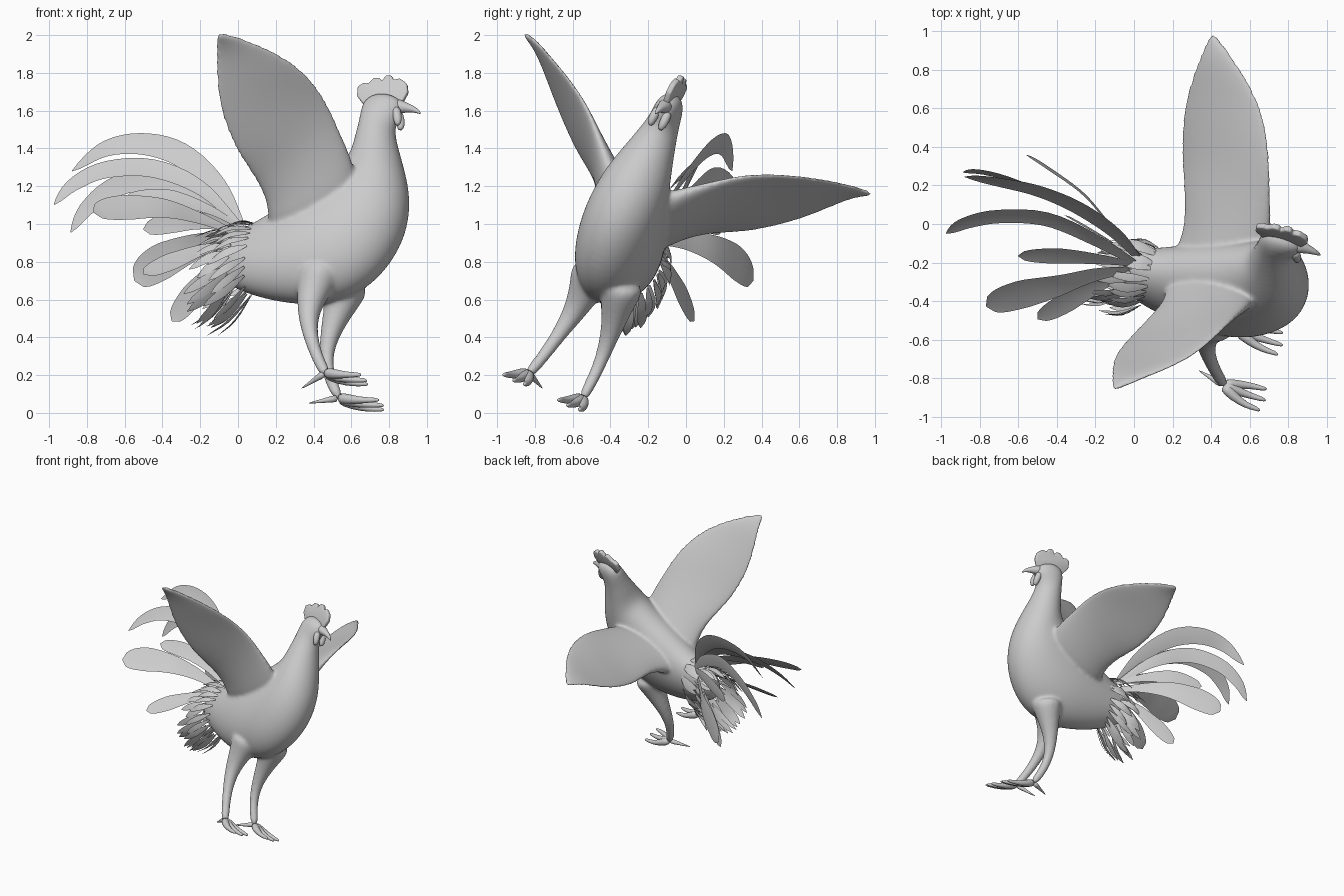
import bpy, bmesh, math, random
from mathutils import Vector, Matrix

cube = bpy.data.objects.get("Cube")
if cube:
    bpy.data.objects.remove(cube, do_unlink=True)
random.seed(4)

grey = bpy.data.materials.new("plain grey")
grey.use_nodes = True
COLOUR = (0.6, 0.6, 0.6, 1)
grey.diffuse_color = COLOUR
grey.node_tree.nodes["Principled BSDF"].inputs["Base Color"].default_value = COLOUR

# The bird is built upright (x forward, y left, z up), then banked as a whole
LEFT = Vector((0.245, 0.882, -0.407)).normalized()
FWD = (Vector((1, 0, 0)) - LEFT * LEFT.x).normalized()
POSE = Matrix((FWD, LEFT, FWD.cross(LEFT))).transposed().to_4x4()
POSE.translation = LEFT * -0.55


def finish(name, bm, *mods):
    """Turn a bmesh into a smooth, posed object with the given modifiers."""
    bmesh.ops.recalc_face_normals(bm, faces=bm.faces)
    for face in bm.faces:
        face.smooth = True
    mesh = bpy.data.meshes.new(name)
    bm.to_mesh(mesh)
    bm.free()
    mesh.materials.append(grey)
    ob = bpy.data.objects.new(name, mesh)
    bpy.context.collection.objects.link(ob)
    ob.matrix_world = POSE
    for kind, settings in mods:
        mod = ob.modifiers.new(kind.title(), kind)
        for key, value in settings.items():
            setattr(mod, key, value)
    return ob


def loft(bm, sections, n=16):
    """Skin elliptical sections, each (centre, half axis, other half axis)."""
    turn = [math.tau * i / n for i in range(n)]
    rings = [[bm.verts.new(c + h * math.cos(t) + s * math.sin(t)) for t in turn]
             for c, h, s in sections]
    for r, q in zip(rings, rings[1:]):
        for i in range(n):
            j = (i + 1) % n
            bm.faces.new((r[i], r[j], q[j], q[i]))
    bm.faces.new(rings[0])
    bm.faces.new(rings[-1])


def tangents(pts):
    last = len(pts) - 1
    return [(pts[min(i + 1, last)] - pts[max(i - 1, 0)]).normalized() for i in range(last + 1)]


def tube(bm, points, radii, n=12):
    pts = [Vector(p) for p in points]
    sections = []
    for p, t, r in zip(pts, tangents(pts), radii):
        a = t.cross(Vector((0.1, 1, 0.05))).normalized()
        sections.append((p, a * r, t.cross(a) * r))
    loft(bm, sections, n)


def smooth_path(points, steps):
    """Catmull-Rom resampling of a path."""
    p = [Vector(q) for q in points]
    p = [2 * p[0] - p[1]] + p + [2 * p[-1] - p[-2]]
    out = []
    for k in range(steps + 1):
        s = k / steps * (len(p) - 3)
        i = min(int(s), len(p) - 4)
        t = s - i
        a, b, c, d = p[i:i + 4]
        out.append(0.5 * (2 * b + (c - a) * t + (2 * a - 5 * b + 4 * c - d) * t * t
                          + (3 * b - a - 3 * c + d) * t ** 3))
    return out


def feather(bm, points, width, across, pointed, steps=16):
    """A flat blade along a path, three vertices wide."""
    pts = smooth_path(points, steps)
    rows = []
    for k, (p, t) in enumerate(zip(pts, tangents(pts))):
        s = k / steps
        if pointed:
            w = width * (0.25 + 0.75 * math.sin(math.pi * min(s, 0.5))) * (1 - s ** 4) ** 0.7
        else:
            w = width * (0.2 + 0.8 * min(s / 0.7, 1) ** 1.1) * math.sqrt(max(1 - s ** 9, 0))
        w = max(w, 0.002)
        a = (across - t * across.dot(t)).normalized()
        ridge = t.cross(a) * w * 0.1
        rows.append([bm.verts.new(q) for q in (p - a * w, p + ridge, p + a * w)])
    for r, q in zip(rows, rows[1:]):
        for i in range(2):
            bm.faces.new((r[i], r[i + 1], q[i + 1], q[i]))


# Torso, neck and head: (breast x, z, back x, z, half width)
body = bmesh.new()
profile = [
    (0.01, 0.56, 0.02, 0.72, 0.05), (0.09, 0.48, 0.08, 0.775, 0.10), (0.26, 0.395, 0.22, 0.82, 0.15),
    (0.45, 0.34, 0.35, 0.89, 0.19), (0.63, 0.32, 0.48, 0.97, 0.218), (0.82, 0.375, 0.60, 1.04, 0.225),
    (0.97, 0.52, 0.69, 1.105, 0.215), (1.06, 0.70, 0.74, 1.15, 0.195), (1.08, 0.885, 0.765, 1.21, 0.168),
    (1.052, 1.045, 0.78, 1.28, 0.135), (1.01, 1.20, 0.80, 1.36, 0.103), (0.99, 1.31, 0.81, 1.43, 0.083),
    (1.03, 1.365, 0.825, 1.48, 0.077), (1.055, 1.43, 0.875, 1.508, 0.06), (1.01, 1.48, 0.93, 1.51, 0.03)]
loft(body, [(Vector(((ax + bx) / 2, 0, (az + bz) / 2)), Vector(((ax - bx) / 2, 0, (az - bz) / 2)),
             Vector((0, w, 0))) for ax, az, bx, bz, w in profile])

# Raised wings, swept from shoulder to tip: (leading edge, trailing edge, half thickness)
stations = [
    ((0.84, 0.07, 0.90), (0.30, 0.07, 0.70), 0.12), ((0.825, 0.21, 1.04), (0.355, 0.19, 0.82), 0.08),
    ((0.785, 0.35, 1.17), (0.32, 0.336, 0.92), 0.045), ((0.757, 0.467, 1.27), (0.258, 0.50, 0.995), 0.03),
    ((0.712, 0.60, 1.343), (0.213, 0.68, 1.135), 0.023), ((0.635, 0.75, 1.402), (0.218, 0.81, 1.26), 0.019),
    ((0.485, 0.90, 1.45), (0.243, 0.93, 1.385), 0.016), ((0.38, 0.99, 1.468), (0.268, 1.0, 1.435), 0.014),
    ((0.31, 1.05, 1.47), (0.285, 1.05, 1.46), 0.012)]
for side in (1, -1):
    flip = Vector((1, side, 1))
    lead = [Vector(a) * flip for a, b, t in stations]
    trail = [Vector(b) * flip for a, b, t in stations]
    mids = [(a + b) / 2 for a, b in zip(lead, trail)]
    sections = []
    for a, b, m, d, (_, _, thick) in zip(lead, trail, mids, tangents(mids), stations):
        sections.append((m, (a - b) / 2, (a - b).cross(d).normalized() * thick))
    loft(body, sections)

# Legs, one set slightly further forward than the other
right_leg = [(0.61, -0.08, 0.50), (0.585, -0.083, 0.40), (0.545, -0.093, 0.26),
             (0.556, -0.117, 0.10), (0.615, -0.138, -0.08), (0.664, -0.157, -0.172)]
left_leg = [(0.71, 0.11, 0.50), (0.68, 0.128, 0.40), (0.625, 0.142, 0.275),
            (0.578, 0.152, 0.12), (0.59, 0.162, -0.03), (0.655, 0.169, -0.172)]
for leg in (right_leg, left_leg):
    tube(body, leg, (0.14, 0.102, 0.066, 0.041, 0.033, 0.034))
finish("body_with_wings_and_legs", body,
       ("SUBSURF", dict(levels=2, render_levels=2)),
       ("REMESH", dict(mode="VOXEL", voxel_size=0.0095, use_smooth_shade=True)),
       ("SMOOTH", dict(factor=0.5, iterations=24)))

# Feet: three front toes and a spur behind
for name, leg, side, stride in (("right_foot", right_leg, -1, 1.0), ("left_foot", left_leg, 1, 1.08)):
    foot = bmesh.new()
    ankle = Vector(leg[-1]) + Vector((-0.01, 0, 0.015))
    for tip in ((0.215, 0.068, -0.066), (0.23, 0.0, -0.072), (0.22, -0.062, -0.066)):
        tip = Vector((tip[0] * stride, tip[1] * side, tip[2]))
        spread = Vector((0, tip.y * 0.25, -0.012))
        tube(foot, [ankle, ankle + tip * 0.3 + spread, ankle + tip * 0.65 + spread,
                    ankle + tip * 0.92, ankle + tip], (0.035, 0.026, 0.016, 0.013, 0.005))
    spur = Vector((-0.15, -0.07 * side, -0.045))
    tube(foot, [ankle, ankle + spur * 0.4, ankle + spur], (0.025, 0.013, 0.003))
    finish(name, foot, ("SUBSURF", dict(levels=1, render_levels=1)))

# Hooked beak
beak = bmesh.new()
tube(beak, [(0.99, 0, 1.43), (1.04, 0, 1.42), (1.085, 0, 1.405), (1.12, 0, 1.388), (1.137, 0, 1.368)],
     (0.05, 0.033, 0.02, 0.012, 0.003))
finish("beak", beak, ("SUBSURF", dict(levels=1, render_levels=1)))

# Scalloped comb
comb = bmesh.new()
outline = [(0.83, 1.45), (0.79, 1.51), (0.795, 1.565), (0.83, 1.582), (0.85, 1.574), (0.885, 1.605),
           (0.915, 1.60), (0.925, 1.58), (0.95, 1.612), (0.98, 1.607), (0.99, 1.58), (1.025, 1.585),
           (1.063, 1.55), (1.068, 1.50), (1.035, 1.44)]
base = comb.faces.new([comb.verts.new((x, -0.016, z)) for x, z in outline])
top = bmesh.ops.extrude_face_region(comb, geom=[base])
bmesh.ops.translate(comb, vec=(0, 0.032, 0), verts=[v for v in top["geom"] if isinstance(v, bmesh.types.BMVert)])
finish("comb", comb, ("BEVEL", dict(width=0.009, segments=3)))

# Wattles
wattles = bmesh.new()
for side in (1, -1):
    tube(wattles, [(1.005, 0.026 * side, 1.41), (1.015, 0.033 * side, 1.365), (1.02, 0.032 * side, 1.325),
                   (1.016, 0.03 * side, 1.30)], (0.025, 0.025, 0.023, 0.01))
finish("wattles", wattles, ("SUBSURF", dict(levels=1, render_levels=1)))

# Tail: one centre plume and mirrored pairs
tail = bmesh.new()
feather(tail, [(0.17, 0, 0.80), (0.03, 0, 1.07), (-0.168, 0, 1.275), (-0.378, 0, 1.365),
               (-0.585, 0, 1.36), (-0.775, 0.03, 1.265)], 0.07, Vector((0, 0.05, 1)), True, 24)
pairs = [
    ([(0.17, 0.03, 0.80), (-0.052, 0.057, 1.045), (-0.309, 0.065, 1.185), (-0.555, 0.11, 1.185),
      (-0.72, 0.15, 1.10), (-0.82, 0.18, 0.98)], 0.062, 0.2, True),
    ([(0.15, 0.04, 0.76), (-0.03, 0.15, 0.825), (-0.2, 0.27, 0.85), (-0.4, 0.37, 0.83),
      (-0.54, 0.445, 0.785)], 0.1, 0.43, False),
    ([(0.13, 0.04, 0.70), (0.0, 0.12, 0.66), (-0.15, 0.21, 0.57), (-0.3, 0.305, 0.46)], 0.065, 0.43, False),
    ([(0.17, 0.03, 0.80), (0.0, 0.09, 0.90), (-0.2, 0.15, 0.965), (-0.43, 0.205, 0.965)], 0.06, 0.3, False)]
for path, width, lean, pointed in pairs:
    for side in (1, -1):
        feather(tail, [(x, y * side, z) for x, y, z in path], width,
                Vector((0, -lean * side, 0.9)), pointed, 22)
finish("tail_feathers", tail)

# Loose pointed feathers lying back over the rump, drooping more towards the belly
fringe = bmesh.new()
for row, (fx, size) in enumerate(((0.22, 1.0), (0.12, 0.8))):
    for k in range(24):
        a = math.tau * (k + 0.5 * row) / 24 + random.uniform(-0.1, 0.1)
        out = Vector((0, math.cos(a), math.sin(a)))
        start = Vector((fx + 0.03 * out.z, 0.15 * size * out.y, 0.62 + 0.20 * size * out.z))
        reach = random.uniform(0.16, 0.24)
        end = start + Vector((-reach, 0, -0.10 + 0.07 * out.z)) + out * random.uniform(0, 0.04)
        feather(fringe, [start, (start + end) / 2 + out * 0.025, end], random.uniform(0.02, 0.03),
                Vector((0, -out.z, out.y)), True, 6)
finish("rump_feathers", fringe)
